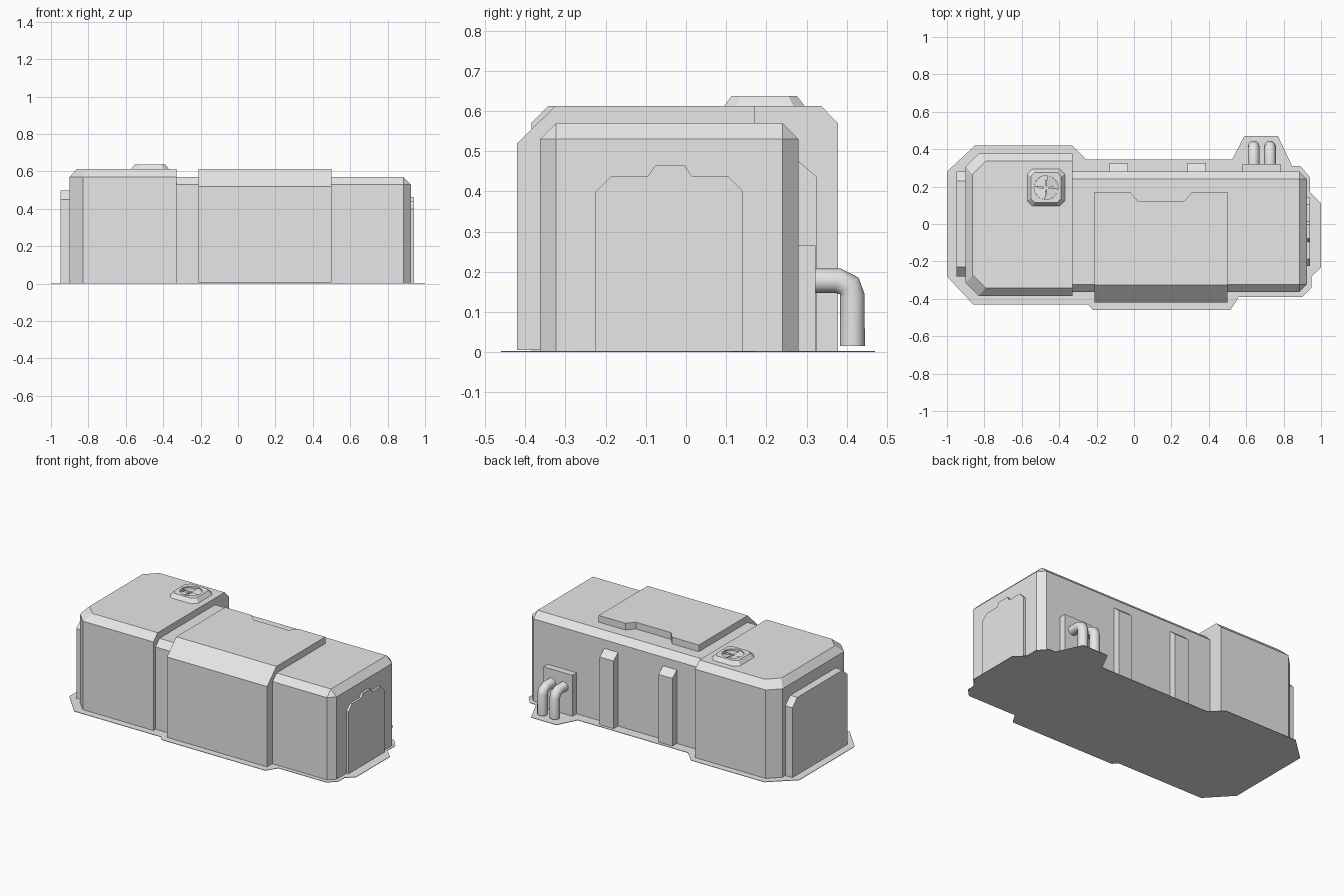
import bpy
import bmesh
from math import cos, sin, pi, radians
from mathutils import Matrix, Vector

cube = bpy.data.objects.get("Cube")
if cube:
    bpy.data.objects.remove(cube, do_unlink=True)

grey = bpy.data.materials.new("light grey")
grey.use_nodes = True
grey.diffuse_color = (0.8, 0.8, 0.8, 1)
grey.node_tree.nodes["Principled BSDF"].inputs["Base Color"].default_value = (0.8, 0.8, 0.8, 1)


def loft(name, rings):
    """Closed solid through rings with the same number of points."""
    bm = bmesh.new()
    loops = [[bm.verts.new(p) for p in ring] for ring in rings]
    n = len(loops[0])
    for low, high in zip(loops, loops[1:]):
        for i in range(n):
            j = (i + 1) % n
            bm.faces.new((low[i], low[j], high[j], high[i]))
    bm.faces.new(loops[0][::-1])
    bm.faces.new(loops[-1])
    bmesh.ops.remove_doubles(bm, verts=bm.verts, dist=0.0001)
    bmesh.ops.recalc_face_normals(bm, faces=bm.faces)
    mesh = bpy.data.meshes.new(name)
    bm.to_mesh(mesh)
    bm.free()
    mesh.materials.append(grey)
    obj = bpy.data.objects.new(name, mesh)
    bpy.context.collection.objects.link(obj)
    return obj


def prism(name, outline, axis, start, end):
    """Extrude a flat outline along an axis (0 = x, 1 = y, 2 = z)."""
    def place(p, d):
        q = list(p)
        q.insert(axis, d)
        return q
    return loft(name, [[place(p, d) for p in outline] for d in (start, end)])


def end_ring(inner, outer, y0, y1, cut, z):
    """Rectangle with the two corners at its outer x end cut off."""
    s = cut if outer > inner else -cut
    return [(inner, y0, z), (outer - s, y0, z), (outer, y0 + cut, z),
            (outer, y1 - cut, z), (outer - s, y1, z), (inner, y1, z)]


def octagon(cx, cy, r, cut, z):
    k = r - cut
    pts = [(k, -r), (r, -k), (r, k), (k, r), (-k, r), (-r, k), (-r, -k), (-k, -r)]
    return [(cx + x, cy + y, z) for x, y in pts]


# Ground plate
prism("ground_plate", [
    (-1, 0.28), (-0.85, 0.42), (-0.33, 0.42), (-0.255, 0.345), (0.525, 0.345),
    (0.59, 0.47), (0.77, 0.47), (0.845, 0.31), (0.89, 0.31), (0.94, 0.25),
    (0.94, 0.17), (1, 0.11), (1, -0.23), (0.95, -0.28), (0.95, -0.34),
    (0.9, -0.39), (0.56, -0.39), (0.515, -0.46), (-0.22, -0.46),
    (-0.245, -0.43), (-0.86, -0.43), (-1, -0.28)], 2, 0, 0.003)

# Main hull and the taller end block
loft("main_hull", [
    end_ring(-0.4, 0.925, -0.363, 0.28, 0.04, 0),
    end_ring(-0.4, 0.925, -0.363, 0.28, 0.04, 0.53),
    end_ring(-0.4, 0.885, -0.323, 0.24, 0, 0.57)])
loft("end_block", [
    end_ring(-0.33, -0.9, -0.385, 0.378, 0.07, 0),
    end_ring(-0.33, -0.9, -0.385, 0.378, 0.07, 0.57),
    end_ring(-0.33, -0.863, -0.342, 0.336, 0.07, 0.613)])

# Wrap-over front cover and its notched roof plate
prism("front_cover", [(-0.42, 0.005), (-0.42, 0.52), (-0.325, 0.613),
                      (-0.3, 0.613), (-0.3, 0.005)], 0, -0.21, 0.5)
prism("roof_plate", [(-0.21, -0.3), (0.5, -0.3), (0.5, 0.17), (0.31, 0.17),
                     (0.27, 0.123), (0.02, 0.123), (-0.02, 0.17),
                     (-0.21, 0.17)], 2, 0.55, 0.613)

# End panels
prism("side_door", [(-0.225, 0), (-0.225, 0.4), (-0.187, 0.438), (-0.095, 0.438),
                    (-0.077, 0.464), (-0.003, 0.464), (0.014, 0.438),
                    (0.104, 0.438), (0.142, 0.4), (0.142, 0)], 0, 0.91, 0.94)
prism("end_panel", [(-0.28, 0), (-0.28, 0.45), (-0.23, 0.498), (0.23, 0.498),
                    (0.28, 0.45), (0.28, 0)], 0, -0.95, -0.88)

# Rear ribs and pipe mount
for i, x in enumerate((-0.082, 0.335)):
    prism(f"rear_rib_{i + 1}", [(0.26, 0), (0.26, 0.492), (0.28, 0.475),
                                (0.325, 0.437), (0.325, 0)], 0, x - 0.049, x + 0.049)
prism("pipe_mount", [(0.26, 0), (0.26, 0.266), (0.322, 0.266), (0.322, 0)],
      0, 0.58, 0.785)

# Bent pipes
path = [(0.3, 0.178), (0.378, 0.178), (0.406, 0.165), (0.414, 0.14), (0.414, 0.015)]
for i, x in enumerate((0.64, 0.727)):
    curve = bpy.data.curves.new(f"pipe_{i + 1}", "CURVE")
    curve.dimensions = "3D"
    curve.bevel_depth = 0.031
    curve.bevel_resolution = 4
    curve.use_fill_caps = True
    spline = curve.splines.new("POLY")
    spline.points.add(len(path) - 1)
    for point, (y, z) in zip(spline.points, path):
        point.co = (x, y, z, 1)
    curve.materials.append(grey)
    pipe = bpy.data.objects.new(f"pipe_{i + 1}", curve)
    bpy.context.collection.objects.link(pipe)
    bpy.ops.object.select_all(action="DESELECT")
    pipe.select_set(True)
    bpy.context.view_layer.objects.active = pipe
    bpy.ops.object.convert(target="MESH")
    bpy.ops.object.shade_smooth_by_angle(angle=radians(50))

# Roof fan housing with a round well
cx, cy, well = -0.47, 0.195, 0.064
housing = loft("fan_housing", [octagon(cx, cy, 0.1, 0.028, 0.605),
                               octagon(cx, cy, 0.1, 0.028, 0.613),
                               octagon(cx, cy, 0.081, 0.022, 0.638)])
circle = [(cx + well * cos(a * pi / 12), cy + well * sin(a * pi / 12)) for a in range(24)]
cutter = prism("fan_well_cutter", circle, 2, 0.616, 0.66)
cutter.hide_render = True
cutter.hide_viewport = True
cut = housing.modifiers.new("well", "BOOLEAN")
cut.operation = "DIFFERENCE"
cut.solver = "EXACT"
cut.object = cutter

# Four pitched fan blades and a hub
wedge = [(0, 0)] + [(well * cos(radians(a)), well * sin(radians(a))) for a in range(5, 86, 20)]
for i in range(4):
    blade = prism(f"fan_blade_{i + 1}", wedge, 2, -0.001, 0.001)
    pitch = Matrix.Rotation(radians(8), 4, Vector((1, 1, 0)))
    turn = Matrix.Rotation(i * pi / 2, 4, "Z")
    blade.data.transform(Matrix.Translation((cx, cy, 0.627)) @ turn @ pitch)
hub = [(cx + 0.009 * cos(a * pi / 4), cy + 0.009 * sin(a * pi / 4)) for a in range(8)]
prism("fan_hub", hub, 2, 0.616, 0.632)
